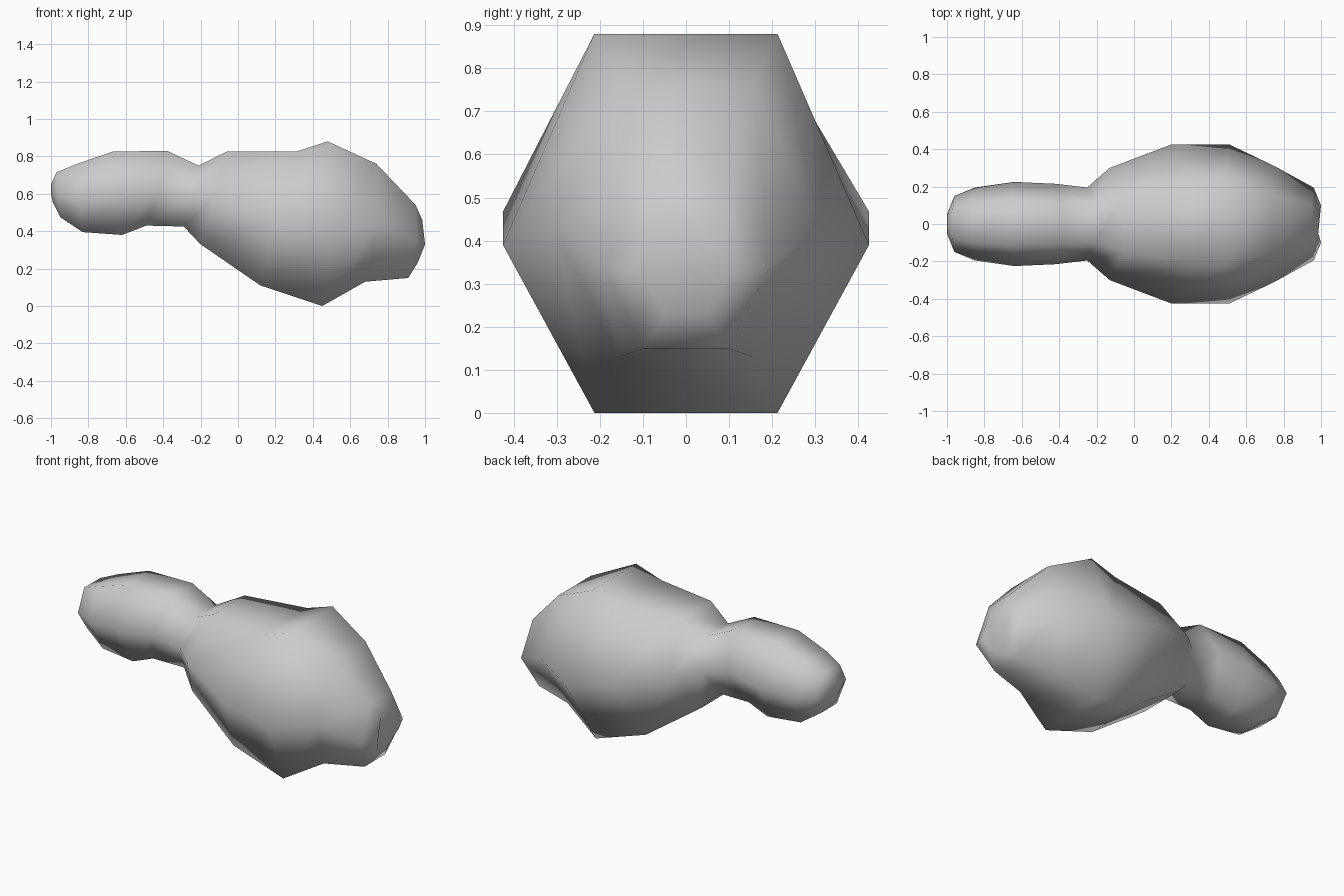
import bpy, bmesh

cube = bpy.data.objects.get("Cube")
if cube:
    bpy.data.objects.remove(cube)

grey = bpy.data.materials.new("plain grey")
grey.use_nodes = True
grey.diffuse_color = (0.6, 0.6, 0.6, 1)
grey.node_tree.nodes["Principled BSDF"].inputs["Base Color"].default_value = (0.6, 0.6, 0.6, 1)

# Tilted six-sided sections: (top x, z), (side x, z), (bottom x, z), half width
SECTIONS = [
    ((-1.0, .65), (-1.0, .60), (-.99, .555), .05),
    ((-.97, .715), (-.96, .595), (-.95, .475), .15),
    ((-.86, .76), (-.85, .58), (-.83, .395), .195),
    ((-.67, .825), (-.64, .60), (-.62, .38), .225),
    ((-.38, .83), (-.42, .63), (-.49, .43), .215),
    ((-.21, .75), (-.25, .59), (-.29, .425), .195),
    ((-.06, .825), (-.13, .58), (-.20, .33), .30),
    ((.31, .825), (.20, .467), (.12, .11), .425),
    ((.48, .88), (.51, .39), (.45, 0), .425),
    ((.74, .76), (.75, .44), (.68, .13), .31),
    ((.95, .54), (.96, .34), (.91, .15), .195),
    ((.985, .46), (1.0, .33), (.96, .23), .10),
]

bm = bmesh.new()
rings = []
for top, side, bottom, w in SECTIONS:
    outline = [(top, -w / 2), (top, w / 2), (side, w),
               (bottom, w / 2), (bottom, -w / 2), (side, -w)]
    rings.append([bm.verts.new((x, y, z)) for (x, z), y in outline])

# Skin between neighbouring sections
for a, b in zip(rings, rings[1:]):
    for i in range(6):
        j = (i + 1) % 6
        bm.faces.new((a[i], a[j], b[j], b[i]))

# End caps
for ring in (rings[0], rings[-1]):
    for i in range(1, 5):
        bm.faces.new((ring[0], ring[i], ring[i + 1]))
bmesh.ops.recalc_face_normals(bm, faces=bm.faces)
for face in bm.faces:
    face.smooth = True

mesh = bpy.data.meshes.new("two_lobed_body")
bm.to_mesh(mesh)
bm.free()
mesh.materials.append(grey)
bpy.context.collection.objects.link(bpy.data.objects.new("two_lobed_body", mesh))
